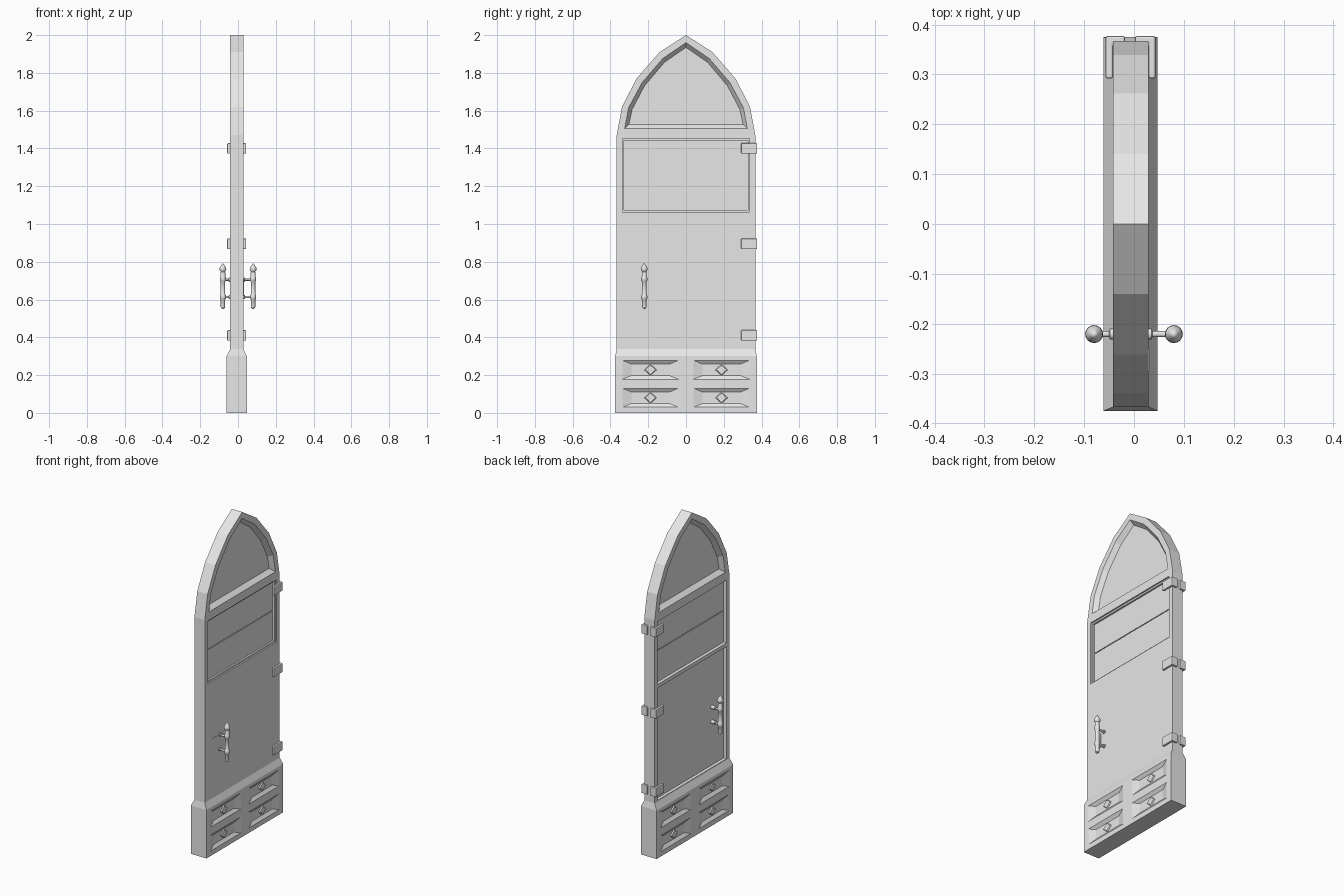
import bpy, bmesh, math
from mathutils import Matrix, Vector

if "Cube" in bpy.data.objects:
    bpy.data.objects.remove(bpy.data.objects["Cube"])

grey = bpy.data.materials.new("light grey")
grey.use_nodes = True
grey.diffuse_color = (0.8, 0.8, 0.8, 1)
grey.node_tree.nodes["Principled BSDF"].inputs["Base Color"].default_value = (0.8, 0.8, 0.8, 1)

BACK, FRONT = -0.042, 0.029      # the two broad faces of the leaf
MID = (BACK + FRONT) / 2


def make(name, bm, smooth=False):
    bmesh.ops.recalc_face_normals(bm, faces=bm.faces)
    mesh = bpy.data.meshes.new(name)
    bm.to_mesh(mesh)
    bm.free()
    mesh.materials.append(grey)
    ob = bpy.data.objects.new(name, mesh)
    bpy.context.collection.objects.link(ob)
    if smooth:
        bpy.ops.object.select_all(action='DESELECT')
        ob.select_set(True)
        bpy.context.view_layer.objects.active = ob
        bpy.ops.object.shade_smooth_by_angle(angle=math.radians(40))
    return ob


def loft(name, *sections):
    """Join (x, outline in y-z) sections into one closed solid."""
    bm = bmesh.new()
    rings = [[bm.verts.new((x, y, z)) for y, z in pts] for x, pts in sections]
    bm.faces.new(rings[0])
    bm.faces.new(rings[-1])
    n = len(rings[0])
    for a, b in zip(rings, rings[1:]):
        for i in range(n):
            bm.faces.new((a[i], a[(i + 1) % n], b[(i + 1) % n], b[i]))
    return make(name, bm)


def rect(y0, y1, z0, z1):
    return [(y0, z0), (y1, z0), (y1, z1), (y0, z1)]


def arch(half):
    """Mirror the +y half of a pointed arch, listed from foot to apex."""
    return half + [(-y, z) for y, z in reversed(half[:-1])]


def carve(target, cutters):
    bpy.context.view_layer.objects.active = target
    for c in cutters:
        m = target.modifiers.new("cut", 'BOOLEAN')
        m.object, m.solver, m.operation = c, 'EXACT', 'DIFFERENCE'
        bpy.ops.object.modifier_apply(modifier=m.name)
        bpy.data.objects.remove(c)


def recess(side, face, depth, outer, inner):
    """Cutter sunk into a face, tapering from outer to inner outline."""
    return loft("cutter", (face + side * 0.02, outer), (face, outer), (face - side * depth, inner))


# Door leaf with pointed top
outline = arch([(0.367, 0.3), (0.367, 1.47), (0.339, 1.62), (0.262, 1.77), (0.14, 1.91), (0, 2)])
leaf = loft("door_leaf", (BACK, outline), (FRONT, outline))
tympanum = arch([(0.325, 1.505), (0.304, 1.615), (0.233, 1.748), (0.122, 1.877), (0, 1.96)])
tympanum_in = arch([(0.302, 1.528), (0.285, 1.607), (0.219, 1.732), (0.114, 1.856), (0, 1.935)])
window = rect(-0.337, 0.337, 1.063, 1.452)
lower = rect(-0.337, 0.337, 0.345, 1.04)
cuts = []
for side, face in ((1, FRONT), (-1, BACK)):
    cuts.append(recess(side, face, 0.027, tympanum, tympanum_in))
    cuts.append(recess(side, face, 0.02, window, window))
    groove = rect(-0.33, 0.33, 1.256, 1.261)
    cuts.append(recess(side, face - side * 0.018, 0.007, groove, groove))
cuts.append(recess(-1, BACK, 0.02, lower, lower))
carve(leaf, cuts)

# Thin moulding around the window on the front face
trim = loft("window_trim", (FRONT - 0.021, window), (FRONT - 0.009, window))
hole = rect(-0.327, 0.327, 1.073, 1.442)
carve(trim, [loft("cutter", (-0.1, hole), (0.1, hole))])

# Plinth with bevelled top
bm = bmesh.new()
rings = []
for x0, x1, y, z in ((-0.061, 0.047, 0.375, 0), (-0.061, 0.047, 0.375, 0.3), (BACK, FRONT, 0.367, 0.337)):
    rings.append([bm.verts.new(p) for p in ((x0, -y, z), (x1, -y, z), (x1, y, z), (x0, y, z))])
bm.faces.new(rings[0])
bm.faces.new(rings[-1])
for a, b in zip(rings, rings[1:]):
    for i in range(4):
        bm.faces.new((a[i], a[(i + 1) % 4], b[(i + 1) % 4], b[i]))
plinth = make("plinth", bm)

# Sunken plinth panels, each with a diamond stud
cuts = []
for side, face in ((1, 0.047), (-1, -0.061)):
    for yc in (-0.188, 0.188):
        for zc in (0.08, 0.228):
            cuts.append(recess(side, face, 0.014,
                               rect(yc - 0.148, yc + 0.148, zc - 0.05, zc + 0.05),
                               rect(yc - 0.1, yc + 0.1, zc - 0.03, zc + 0.03)))
            dia = lambda s: [(yc + s * 0.035, zc), (yc, zc + s * 0.031),
                             (yc - s * 0.035, zc), (yc, zc - s * 0.031)]
            loft("diamond_stud", (face - side * 0.016, dia(1)), (face - side * 0.008, dia(0.8)))
carve(plinth, cuts)

# Hinges: an L-shaped strap on each face, wrapping onto the edge
for i, zc in enumerate((0.41, 0.895, 1.4)):
    for side, out, inn, face in ((1, 0.043, 0.002, FRONT), (-1, -0.057, -0.018, BACK)):
        bm = bmesh.new()
        prof = [(out, 0.292), (out, 0.377), (inn, 0.377), (inn, 0.36), (face, 0.36), (face, 0.292)]
        f = bm.faces.new([bm.verts.new((x, y, zc - 0.028)) for x, y in prof])
        ext = bmesh.ops.extrude_face_region(bm, geom=[f])["geom"]
        bmesh.ops.translate(bm, vec=(0, 0, 0.056),
                            verts=[v for v in ext if isinstance(v, bmesh.types.BMVert)])
        ob = make("hinge_strap", bm)
        bev = ob.modifiers.new("soft edges", 'BEVEL')
        bev.width, bev.segments = 0.004, 2


def lathe(name, profile, matrix):
    """Revolve (radius, height) points around z, then place by matrix."""
    bm = bmesh.new()
    vs = [bm.verts.new((r, 0, h)) for r, h in profile]
    es = [bm.edges.new(p) for p in zip(vs, vs[1:])]
    bmesh.ops.spin(bm, geom=vs + es, axis=(0, 0, 1), cent=(0, 0, 0),
                   angle=math.tau, steps=16, use_duplicate=False)
    bmesh.ops.remove_doubles(bm, verts=bm.verts, dist=0.0001)
    bmesh.ops.transform(bm, matrix=matrix, verts=bm.verts)
    return make(name, bm, smooth=True)


# Pull handles: turned grip, two posts with roses
grip = [(0, 0.55), (0.01, 0.555), (0.012, 0.563), (0.012, 0.6), (0.016, 0.605), (0.016, 0.622),
        (0.012, 0.627), (0.012, 0.695), (0.016, 0.7), (0.016, 0.717), (0.013, 0.722),
        (0.013, 0.742), (0.011, 0.747), (0.018, 0.757), (0.017, 0.768), (0.008, 0.783), (0, 0.793)]
for side, face in ((1, FRONT), (-1, BACK)):
    x = side * 0.08
    lathe("handle_grip", grip, Matrix.Translation((x, -0.221, 0)))
    reach = abs(x - face)
    post = [(0, -0.022), (0.011, -0.022), (0.011, 0.006), (0.006, 0.008), (0.006, reach), (0, reach)]
    for z in (0.614, 0.705):
        turn = Matrix.Rotation(side * math.pi / 2, 4, 'Y')
        lathe("handle_post", post, Matrix.Translation((face, -0.221, z)) @ turn)

# Lock plate beside the front handle
plate = rect(-0.297, -0.25, 0.62, 0.708)
loft("lock_plate", (FRONT - 0.002, plate), (FRONT + 0.002, plate))
